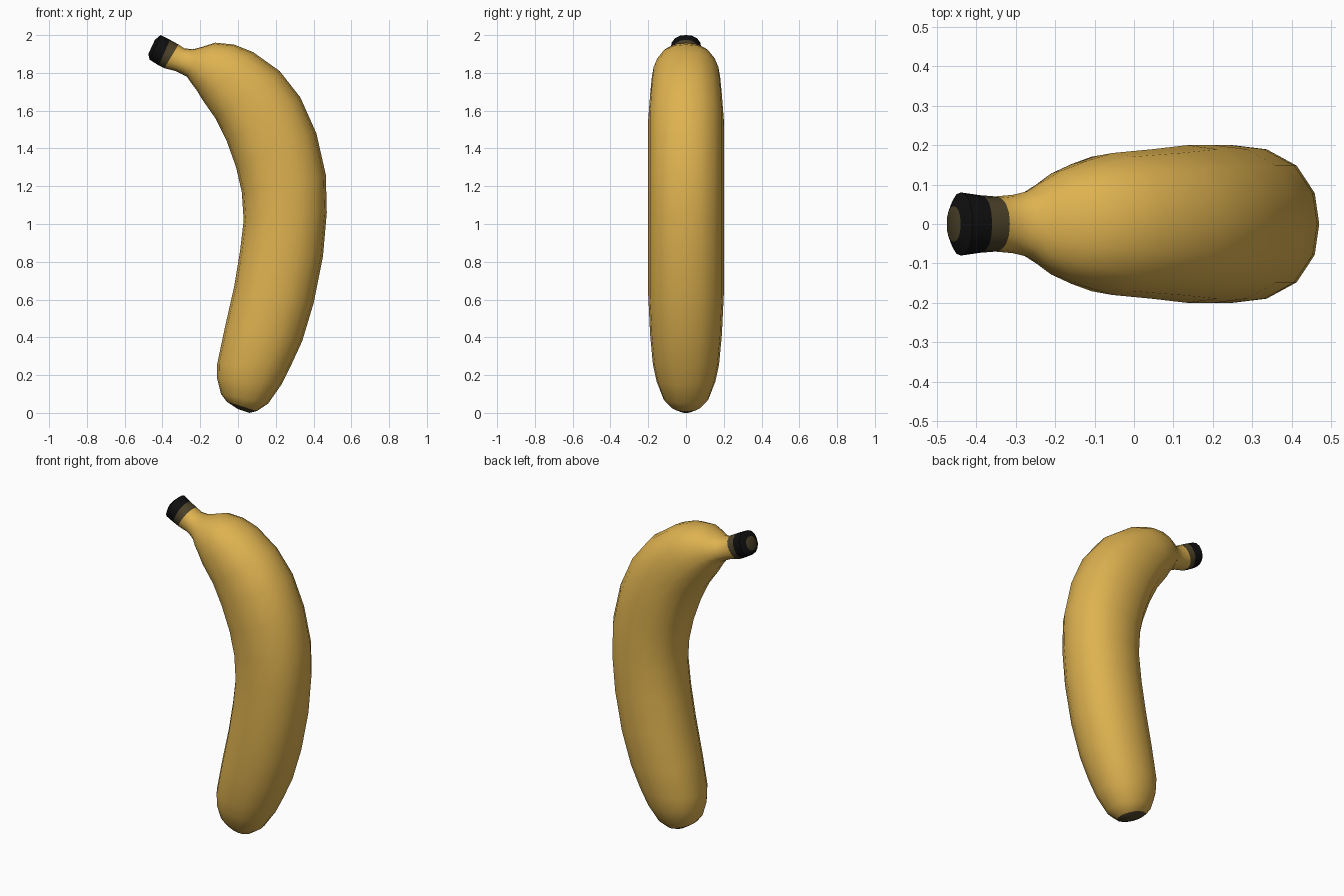
import bpy
import bmesh
import math
from mathutils import Vector

SIDES = 16
FULLNESS = 2.3   # slightly squarer than an ellipse

# Cross-sections: inner-curve x, z, outer-curve x, z, half depth
TIP = [
    (0, .02, .06, 0, .03),
    (-.06, .06, .1, .01, .08),
]
BODY = [
    (-.09, .1, .16, .05, .12),
    (-.11, .18, .23, .15, .155),
    (-.11, .26, .28, .25, .175),
    (-.07, .45, .34, .38, .19),
    (-.02, .67, .4, .58, .2),
    (.01, .85, .45, .83, .2),
    (.03, 1.02, .47, 1.06, .2),
    (.02, 1.17, .465, 1.26, .2),
    (-.01, 1.3, .415, 1.48, .2),
    (-.06, 1.44, .33, 1.67, .2),
    (-.12, 1.56, .22, 1.81, .19),
    (-.19, 1.66, .08, 1.91, .18),
    (-.22, 1.71, -.02, 1.95, .16),
    (-.25, 1.75, -.12, 1.96, .135),
    (-.27, 1.78, -.2, 1.935, .105),
    (-.3, 1.795, -.24, 1.925, .083),
    (-.33, 1.81, -.285, 1.93, .074),
]
STEM_END = [
    (-.39, 1.825, -.315, 1.95, .07),
    (-.42, 1.84, -.36, 1.975, .073),
    (-.468, 1.87, -.41, 2, .08),
    (-.475, 1.9, -.44, 1.975, .045),
]


def make_material(name, colour):
    material = bpy.data.materials.new(name)
    material.use_nodes = True
    rgba = (*colour, 1)
    material.diffuse_color = rgba
    shader = material.node_tree.nodes["Principled BSDF"]
    shader.inputs["Base Color"].default_value = rgba
    shader.inputs["Roughness"].default_value = 0.6
    return material


def add_ring(bm, section):
    """Rounded cross-section spanning the inner and outer curves."""
    inner_x, inner_z, outer_x, outer_z, depth = section
    inner = Vector((inner_x, 0, inner_z))
    outer = Vector((outer_x, 0, outer_z))
    centre = (inner + outer) / 2
    across = (outer - inner) / 2
    sideways = Vector((0, depth, 0))
    ring = []
    for step in range(SIDES):
        angle = math.tau * step / SIDES
        c, s = math.cos(angle), math.sin(angle)
        reach = (abs(c) ** FULLNESS + abs(s) ** FULLNESS) ** (-1 / FULLNESS)
        ring.append(bm.verts.new(centre + reach * (across * c + sideways * s)))
    return ring


def build_fruit(name, sections, materials, band_colour):
    """Loft the cross-sections and colour each band by its position."""
    bm = bmesh.new()
    rings = [add_ring(bm, section) for section in sections]
    for band, (low, high) in enumerate(zip(rings, rings[1:])):
        for i in range(SIDES):
            j = (i + 1) % SIDES
            face = bm.faces.new((low[i], low[j], high[j], high[i]))
            face.material_index = band_colour(band)
    # Closed ends share the brown of the dried skin
    for ring in (rings[0], rings[-1]):
        bm.faces.new(ring).material_index = BROWN
    bmesh.ops.recalc_face_normals(bm, faces=bm.faces)
    mesh = bpy.data.meshes.new(name)
    bm.to_mesh(mesh)
    bm.free()
    for material in materials:
        mesh.materials.append(material)
    fruit = bpy.data.objects.new(name, mesh)
    bpy.context.collection.objects.link(fruit)
    return fruit


default_cube = bpy.data.objects.get("Cube")
if default_cube:
    bpy.data.objects.remove(default_cube, do_unlink=True)

YELLOW, BROWN, BLACK = range(3)
palette = [
    make_material("banana_yellow", (0.73, 0.445, 0.08)),
    make_material("dried_brown", (0.075, 0.056, 0.023)),
    make_material("stem_black", (0.005, 0.005, 0.005)),
]

stem_start = len(TIP) + len(BODY)


def skin_colour(band):
    """Brown blossom tip, yellow skin, brown collar, black stem end."""
    if band < len(TIP) - 1 or band == stem_start:
        return BROWN
    return BLACK if band > stem_start else YELLOW


banana = build_fruit("banana", TIP + BODY + STEM_END, palette, skin_colour)

# Smooth skin with a crisp edge around the cut stem
bpy.ops.object.select_all(action="DESELECT")
banana.select_set(True)
bpy.context.view_layer.objects.active = banana
bpy.ops.object.shade_smooth_by_angle(angle=math.radians(50))
